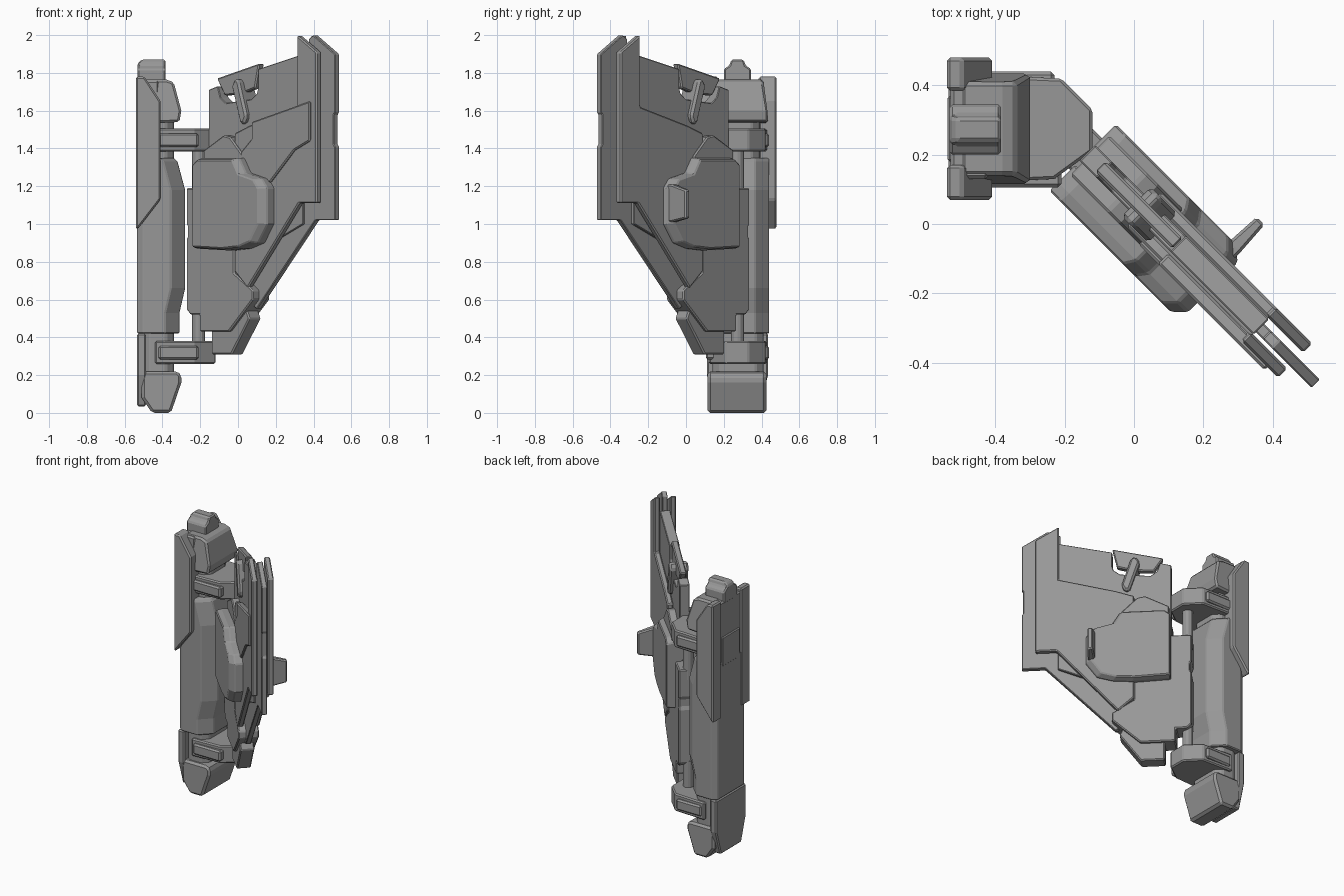
import bpy, bmesh, math
from mathutils import Vector

R = math.sqrt(0.5)
GREY = bpy.data.materials.new("dark_grey")
GREY.diffuse_color = (.31, .31, .31, 1)


def loft(name, rings, bevel=0.008):
    """Closed solid through rings of equal point count."""
    bm = bmesh.new()
    vs = [[bm.verts.new(p) for p in ring] for ring in rings]
    n = len(vs[0])
    bm.faces.new(vs[0])
    bm.faces.new(vs[-1])
    for a, b in zip(vs, vs[1:]):
        for i in range(n):
            j = (i + 1) % n
            bm.faces.new((a[i], a[j], b[j], b[i]))
    bmesh.ops.recalc_face_normals(bm, faces=bm.faces)
    me = bpy.data.meshes.new(name)
    bm.to_mesh(me)
    bm.free()
    me.materials.append(GREY)
    ob = bpy.data.objects.new(name, me)
    bpy.context.collection.objects.link(ob)
    if bevel:
        m = ob.modifiers.new("bevel", "BEVEL")
        m.width, m.segments, m.limit_method = bevel, 1, "ANGLE"
        m.angle_limit = math.radians(35)
    return ob


def wing(u, z, n):
    """Wing frame: u runs outward at -45 degrees, n is the wing normal."""
    return Vector(((u + n) * R, (n - u) * R, z))


def plate(name, pts, n0, n1, bevel=0.007):
    return loft(name, [[wing(u, z, n) for u, z in pts] for n in (n0, n1)], bevel)


def side_profile(name, pts, y0, y1, bevel=0.01):
    return loft(name, [[(x, y, z) for x, z in pts] for y in (y0, y1)], bevel)


def box(name, x0, x1, y0, y1, z0, z1, bevel=0.01):
    return side_profile(name, [(x0, z0), (x1, z0), (x1, z1), (x0, z1)], y0, y1, bevel)


# --- Wing: central sheets ---
plate("center_fin", [(.5, 1.98), (.535, 2.0), (.697, 1.9), (.697, 1.59), (.688, 1.58),
      (.688, 1.42), (.697, 1.41), (.697, 1.02), (.55, 1.02), (.11, .55), (.0, .62),
      (.0, 1.2), (.4, 1.5), (.4, 1.86), (.5, 1.88)], .028, .062, .004)
plate("wing_sheet", [(-.24, 1.2), (-.24, 1.71), (-.17, 1.73), (-.15, 1.67), (-.11, 1.64),
      (.08, 1.66), (.12, 1.69), (.13, 1.72), (.13, 1.82), (.47, 1.9), (.47, 1.0), (.0, .8)],
      .018, .082, .004)
plate("inner_plate", [(-.37, 1.19), (-.37, 1.0), (-.36, .99), (-.36, .93), (-.37, .92),
      (-.37, .55), (-.34, .52), (-.27, .52), (-.27, .43), (-.05, .43), (.13, .6),
      (.13, .65), (-.01, .74), (-.01, 1.19)], -.02, .11)
plate("lower_tip", [(-.2, .31), (-.05, .31), (.085, .5), (.06, .55), (-.07, .44), (-.2, .44)],
      .0, .09)

# --- Wing: layers repeated on both faces ---
fin = [(.46, 2.0), (.608, 1.91), (.608, 1.11), (.475, 1.11), (.09, .66), (-.01, .75),
       (-.01, 1.48), (.1, 1.52), (.46, 1.62)]
stub = [(-.23, 1.3), (-.23, 1.39), (-.08, 1.47), (-.03, 1.46), (.07, 1.36), (.07, 1.3)]
block = [(-.24, .87), (-.24, 1.32), (-.2, 1.35), (.08, 1.35), (.13, 1.27), (.25, 1.24),
         (.29, 1.19), (.29, 1.0), (.22, .9), (.12, .87), (0, .86)]
inset = [(-.24 + (u + .24) * .93, 1.1 + (z - 1.1) * .96) for u, z in block]
for side, f, g in (("front", lambda n: n, lambda n: n),
                   ("back", lambda n: .1 - n, lambda n: .062 - n)):
    plate(side + "_fin", fin, f(-.02), f(.018))
    plate(side + "_stub", stub, f(-.03), f(.03))
    loft(side + "_block", [[wing(u, z, g(n)) for u, z in p]
         for p, n in ((block, .0), (block, -.07), (inset, -.105))], .006)

# Raised arm on the front only, handle on the back only
plate("front_arm", [(.565, 1.65), (.565, 1.44), (.45, 1.39), (.27, 1.22), (.05, 1.2),
      (.05, 1.38), (.13, 1.45), (.13, 1.54)], -.032, .01)
loft("handle", [[wing(u, z, n) for u, z in ((a, c), (b, c), (b, d), (a, d))]
     for n, a, b, c, d in ((.06, .23, .275, 1.01, 1.21), (.16, .23, .275, 1.01, 1.21),
                           (.265, .236, .268, 1.03, 1.18))], .008)

# Latch in the top notch
plate("latch_plate", [(-.19, 1.77), (.13, 1.85), (.1, 1.72), (.0, 1.69), (-.13, 1.68)], .028, .07)
plate("latch_stem", [(-.045, 1.73), (-.02, 1.77), (.01, 1.76), (.07, 1.57), (.05, 1.53),
      (.02, 1.53)], -.01, .11, .012)


# --- Post: main column, chamfered and tapering at both ends ---
def section(z, x1, x0=-.535, y0=.105, y1=.44, c=.075):
    return [(x0, y0 + .025, z), (x0 + .035, y0, z), (x1 - c, y0, z), (x1, y0 + c, z),
            (x1, y1 - c, z), (x1 - c, y1, z), (x0 + .035, y1, z), (x0, y1 - .025, z)]


loft("column", [section(z, x) for z, x in
     ((.42, -.31), (.53, -.31), (.66, -.28), (1.18, -.28), (1.33, -.32), (1.35, -.34))], .006)
box("spine", -.53, -.42, .13, .41, 1.3, 1.76)
box("spine_panel", -.538, -.5, .18, .37, 1.32, 1.52, .006)
loft("upper_neck", [section(z, -.34, -.5, .16, .39, .04) for z in (1.3, 1.56)])
loft("lower_neck", [section(z, -.34, -.5, .14, .41, .04) for z in (.2, .45)])

# Top cap and knob
cap = [(-.5, 1.53), (-.31, 1.54), (-.30, 1.6), (-.34, 1.75), (-.38, 1.765), (-.5, 1.765)]
loft("top_cap", [[(x, .275 + s * (.16 if z < 1.7 else .135), z) for x, z in cap]
     for s in (-1, 1)], .012)
knob = [(.2, 1.74), (.2, 1.82), (.23, 1.84), (.24, 1.87), (.305, 1.87), (.315, 1.84),
        (.345, 1.82), (.345, 1.74)]
loft("top_knob", [[(x, y, min(z, top)) for y, z in knob]
     for x, top in ((-.532, 1.85), (-.51, 1.87), (-.384, 1.87))], .008)

# Side rails
for name, y0, y1 in (("front_rail", .07, .17), ("back_rail", .385, .48)):
    side_profile(name, [(-.54, .97), (-.525, .98), (-.41, 1.13), (-.41, 1.65),
                 (-.495, 1.78), (-.54, 1.78)], y0, y1)

# Foot and its outer panel
side_profile("foot", [(-.51, .22), (-.32, .22), (-.30, .2), (-.30, .16), (-.355, .0),
             (-.455, .0), (-.51, .08)], .115, .425, .014)
loft("foot_panel", [[(x, y, z) for y, z in ((.16, .035), (.385, .035), (.435, .2),
     (.435, .42), (.11, .42), (.11, .2))] for x in (-.535, -.487)])

# Hinge brackets with side clamps and pins
outline = [(-.44, .12), (-.23, .13), (-.12, .21), (-.12, .33), (-.21, .42), (-.44, .43)]
pin = wing(-.34, 0, .045)
for name, z0, z1, p0, p1 in (("upper", 1.385, 1.505, 1.12, 1.4), ("lower", .26, .38, .36, .56)):
    loft(name + "_bracket", [[(x, y, z) for x, y in outline] for z in (z0, z1)])
    box(name + "_clamp_front", -.42, -.21, .105, .2, z0 + .022, z1 - .025)
    box(name + "_clamp_back", -.42, -.23, .35, .44, z0 + .022, z1 - .025)
    loft(name + "_pin", [[(pin.x + .034 * math.cos(i * math.pi / 6),
         pin.y + .034 * math.sin(i * math.pi / 6), z) for i in range(12)]
         for z in (p0, p1)], 0)
